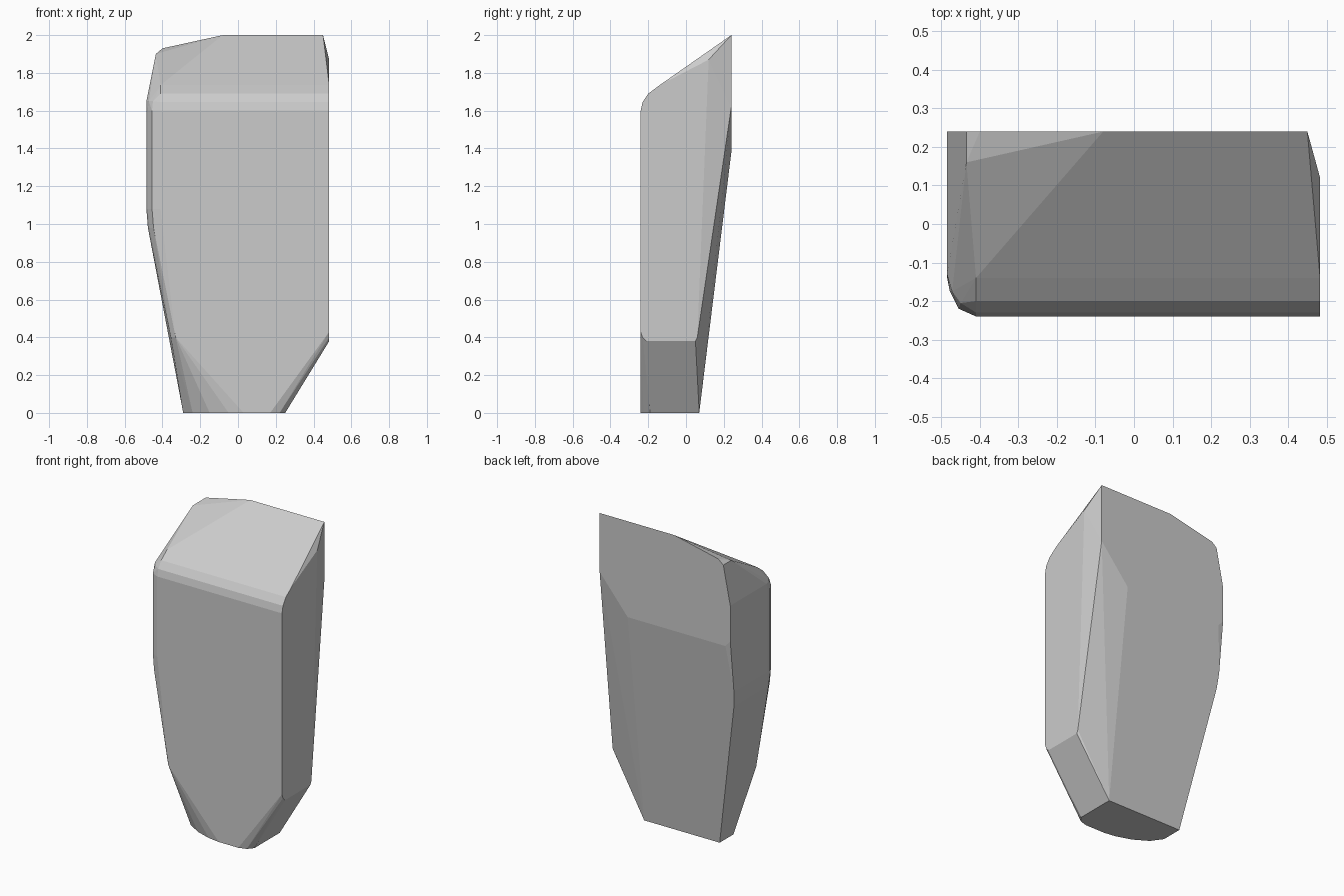
import bpy
import bmesh

if "Cube" in bpy.data.objects:
    bpy.data.objects.remove(bpy.data.objects["Cube"])

pts = []


def level(z, *xy):
    """Corner points of a horizontal section."""
    pts.extend((x, y, z) for x, y in xy)


def back(z):
    """Depth of the sloping back face at height z."""
    return min(0.24, 0.07 + z * 0.17 / 1.38)


R = 0.483

# flat foot with a rounded front
level(0, (-0.29, 0.07), (-0.29, -0.07), (-0.24, -0.14), (-0.15, -0.195), (-0.05, -0.228),
      (0.03, -0.24), (0.17, -0.24), (0.22, -0.225), (0.25, -0.19), (0.25, 0.07))

# top of the right foot chamfer
level(0.38, (R, -0.21), (R, 0.05))
level(0.40, (R, -0.23), (R, 0.06), (-0.33, -0.24), (-0.355, -0.21))
level(0.43, (R, -0.24))

# rounded left front edge and left side
corner = [(-0.485, -0.14), (-0.478, -0.175), (-0.455, -0.22), (-0.41, -0.24)]
for z, dx in ((0.98, 0.008), (1.08, 0), (1.60, 0)):
    level(z, *[(x + dx, y) for x, y in corner], (-0.485 + dx, back(z)))
level(1.65, (-0.485, 0.24), (-0.485, -0.13), (-0.472, -0.175), (-0.45, -0.205))

# upright part of the back with its cut right corner
level(1.38, (0.25, 0.24), (-0.45, 0.24))
level(1.42, (-0.485, 0.24))
level(1.62, (0.45, 0.24))

# rounded lip and sloping top
for y, z in ((-0.24, 1.60), (-0.23, 1.645), (-0.20, 1.69), (-0.14, 1.735)):
    level(z, (R, y), (-0.41, y))
level(1.87, (R, 0.12))
level(1.90, (-0.435, 0.24), (-0.435, 0.16))
level(1.93, (-0.40, 0.24))
level(2.0, (-0.08, 0.24), (0.45, 0.24))

# wrap all sections in one faceted solid
bm = bmesh.new()
for p in pts:
    bm.verts.new(p)
bmesh.ops.remove_doubles(bm, verts=bm.verts[:], dist=0.002)
bmesh.ops.convex_hull(bm, input=bm.verts[:])
bmesh.ops.delete(bm, geom=[v for v in bm.verts if not v.link_faces], context='VERTS')
bmesh.ops.dissolve_limit(bm, angle_limit=0.02, verts=bm.verts[:], edges=bm.edges[:])
bmesh.ops.recalc_face_normals(bm, faces=bm.faces[:])
mesh = bpy.data.meshes.new("faceted_block")
bm.to_mesh(mesh)
bm.free()
block = bpy.data.objects.new("faceted_block", mesh)
bpy.context.collection.objects.link(block)
